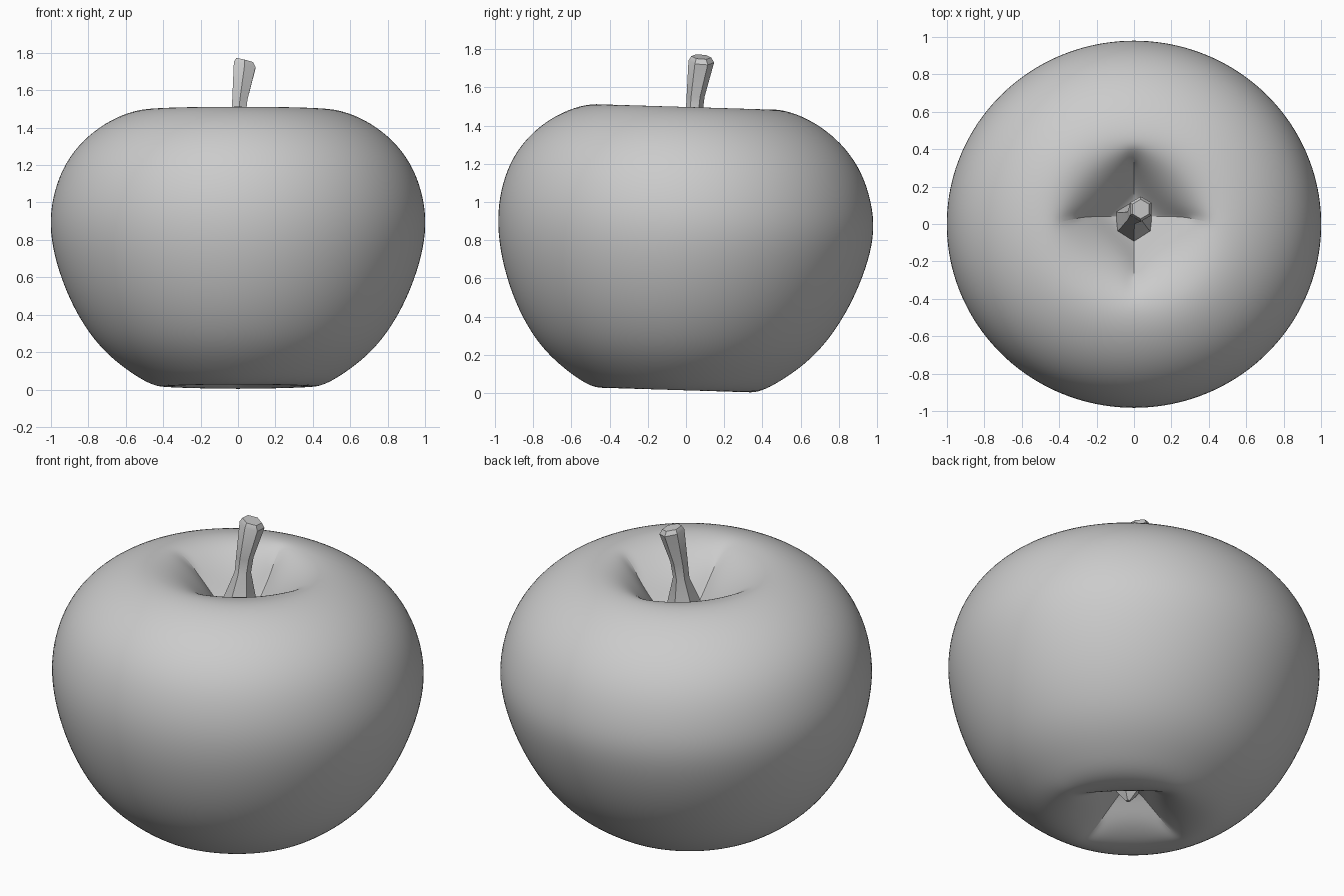
import bpy, bmesh
from math import cos, sin, pi, radians

if "Cube" in bpy.data.objects:
    bpy.data.objects.remove(bpy.data.objects["Cube"])

grey = bpy.data.materials.new("plain_grey")
grey.use_nodes = True
grey.diffuse_color = (0.6, 0.6, 0.6, 1)
grey.node_tree.nodes["Principled BSDF"].inputs["Base Color"].default_value = (0.6, 0.6, 0.6, 1)


def finish(name, bm):
    bmesh.ops.recalc_face_normals(bm, faces=bm.faces)
    mesh = bpy.data.meshes.new(name)
    bm.to_mesh(mesh)
    bm.free()
    mesh.materials.append(grey)
    obj = bpy.data.objects.new(name, mesh)
    bpy.context.collection.objects.link(obj)
    bpy.ops.object.select_all(action='DESELECT')
    obj.select_set(True)
    bpy.context.view_layer.objects.active = obj
    bpy.ops.object.shade_smooth_by_angle(angle=radians(35))
    return obj


def loft(bm, rings):
    """Join rings of points with quads and cap both ends."""
    loops = [[bm.verts.new(p) for p in ring] for ring in rings]
    n = len(loops[0])
    for low, high in zip(loops, loops[1:]):
        for i in range(n):
            j = (i + 1) % n
            bm.faces.new((low[i], low[j], high[j], high[i]))
    bm.faces.new(loops[0][::-1])
    bm.faces.new(loops[-1])
    return loops


# Fruit body: lathed profile whose hollows turn from round to diamond shaped
SEGMENTS = 40
profile = [(.03, .2), (.08, .17), (.14, .12), (.2, .075), (.27, .038), (.34, .015),
           (.42, .015), (.5, .044), (.585, .098), (.68, .17), (.775, .268), (.865, .405),
           (.935, .555), (.988, .72), (1.012, .88), (.995, 1.03), (.945, 1.18),
           (.86, 1.305), (.745, 1.405), (.62, 1.47), (.52, 1.497), (.44, 1.5),
           (.36, 1.478), (.28, 1.42), (.21, 1.345), (.15, 1.265), (.09, 1.2), (.03, 1.18)]


def body_ring(r, z):
    ring = []
    diamond = max(0, min(1, (.45 - r) / .25))
    # The lower body leans forward; the top hollow sits slightly back
    shift = -.055 * max(0, 1 - z / .87) + (.04 * diamond if z > 1 else 0)
    for i in range(SEGMENTS):
        a = 2 * pi * i / SEGMENTS
        c, s = cos(a), sin(a)
        rr = r * (1 + diamond * (1.25 / (abs(c) + abs(s)) - 1))
        ring.append((rr * c, rr * s * .98 + shift, z - .03 * rr * s))
    return ring


bm = bmesh.new()
loops = loft(bm, [body_ring(r, z) for r, z in profile])
crease = bm.edges.layers.float.new("crease_edge")
# Fold lines running down into each hollow
for hollow in (loops[:4], loops[-5:]):
    for k in range(0, SEGMENTS, SEGMENTS // 4):
        for a, b in zip(hollow, hollow[1:]):
            bm.edges.get((a[k], b[k]))[crease] = .8
body = finish("fruit_body", bm)
sub = body.modifiers.new("smooth_surface", 'SUBSURF')
sub.levels = sub.render_levels = 2


# Stem and blossom end: faceted lofts of (x, y, z, radius, tilt)
def faceted(name, sides, stations):
    bm = bmesh.new()
    rings = []
    for x, y, z, r, tilt in stations:
        angles = [2 * pi * (i + .5) / sides for i in range(sides)]
        rings.append([(x + r * cos(a), y + r * sin(a), z - tilt * r * (cos(a) + .3 * sin(a)))
                      for a in angles])
    loft(bm, rings)
    return finish(name, bm)


faceted("stem", 6, [(0, .01, 1.14, .12, 0), (0, .015, 1.31, .09, 0), (.002, .042, 1.46, .044, 0),
                    (.01, .05, 1.55, .047, 0), (.036, .08, 1.735, .067, .25),
                    (.036, .08, 1.76, .052, .25)])
faceted("blossom_end", 5, [(0, -.05, .22, .1, 0), (0, -.05, .15, .05, 0), (0, -.05, .11, .012, 0)])
